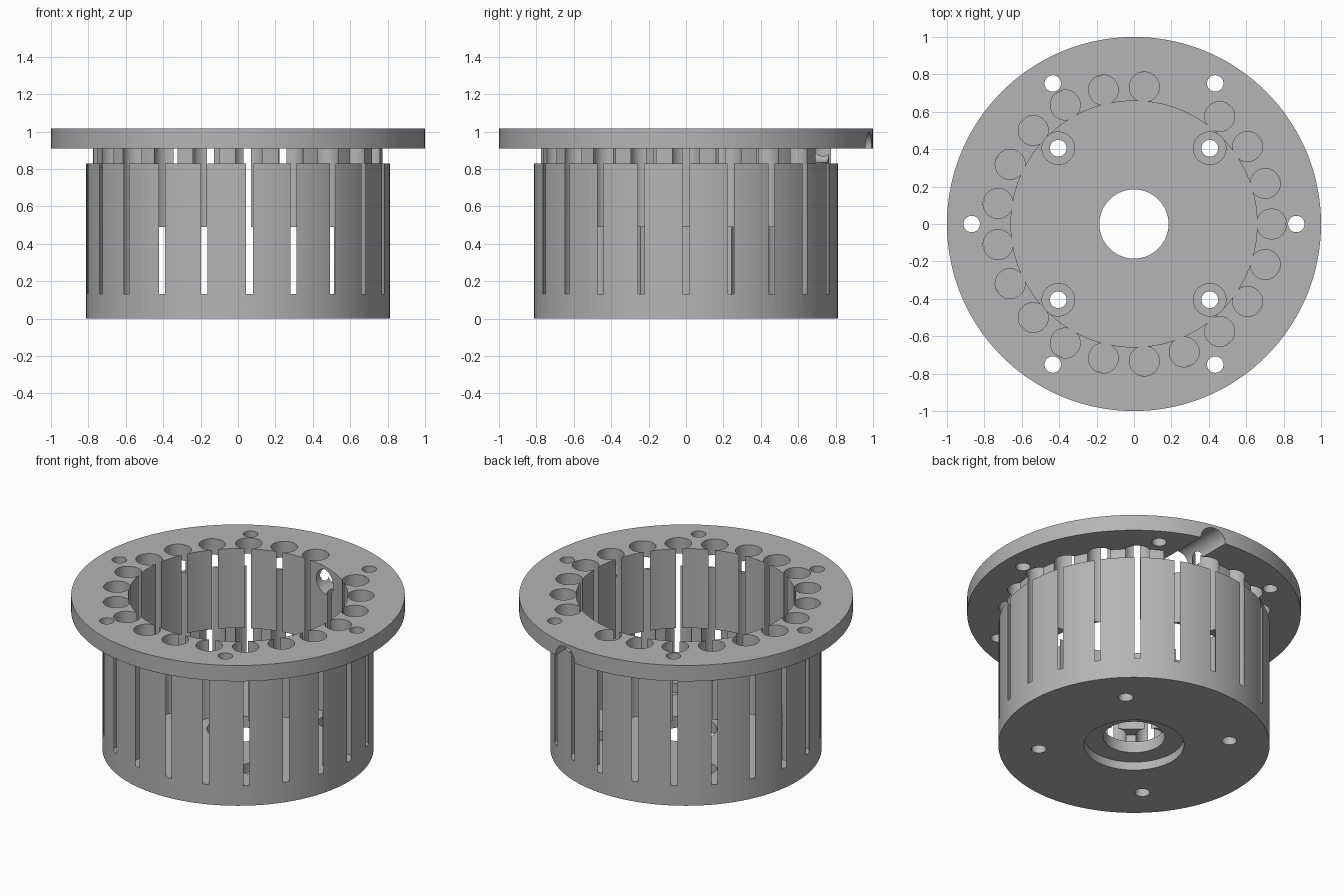
import bpy
import bmesh
import math
from mathutils import Matrix, Vector

default = bpy.data.objects.get("Cube")
if default:
    bpy.data.objects.remove(default, do_unlink=True)

grey = bpy.data.materials.new("plain_grey")
grey.use_nodes = True
colour = (0.46, 0.46, 0.46, 1)
grey.diffuse_color = colour
grey.node_tree.nodes["Principled BSDF"].inputs["Base Color"].default_value = colour


def to_object(bm, name):
    bmesh.ops.recalc_face_normals(bm, faces=bm.faces)
    mesh = bpy.data.meshes.new(name)
    bm.to_mesh(mesh)
    bm.free()
    ob = bpy.data.objects.new(name, mesh)
    bpy.context.collection.objects.link(ob)
    return ob


def lathe(name, profile, steps=144):
    bm = bmesh.new()
    verts = [bm.verts.new((r, 0, z)) for r, z in profile]
    edges = [bm.edges.new((v, verts[(i + 1) % len(verts)])) for i, v in enumerate(verts)]
    bmesh.ops.spin(bm, geom=verts + edges, cent=(0, 0, 0), axis=(0, 0, 1),
                   angle=2 * math.pi, steps=steps, use_merge=True)
    bmesh.ops.remove_doubles(bm, verts=bm.verts, dist=0.0001)
    return to_object(bm, name)


def rod(bm, x, y, radius, low, high, sides=32):
    """Upright cylinder between two heights."""
    bmesh.ops.create_cone(bm, cap_ends=True, segments=sides, radius1=radius, radius2=radius,
                          depth=high - low,
                          matrix=Matrix.Translation((x, y, (low + high) / 2)))


def ring(count, radius):
    for i in range(count):
        a = 2 * math.pi * i / count
        yield i, radius * math.cos(a), radius * math.sin(a)


# Flanged cup: bore widens below the lip, floor recessed underneath
housing = lathe("flanged_housing", [
    (0.30, 0), (0.813, 0), (0.813, 0.83), (0.775, 0.83), (0.775, 0.91), (1, 0.91),
    (1, 1.015), (0.658, 1.015), (0.658, 0.49), (0.727, 0.49), (0.727, 0.13),
    (0.185, 0.13), (0.185, 0.055), (0.30, 0.055)])

# Round pockets that break through the wall as slots; one stops under the flange
bm = bmesh.new()
for i, x, y in ring(21, 0.735):
    rod(bm, x, y, 0.08, 0.132, 0.912 if i == 4 else 1.1, 48)
# Flange bolt holes and floor screw holes
for i, x, y in ring(6, 0.868):
    rod(bm, x, y, 0.044, 0.87, 1.1)
screws = [(sx * 0.405, sy * 0.405) for sx in (-1, 1) for sy in (-1, 1)]
for x, y in screws:
    rod(bm, x, y, 0.045, -0.1, 0.3)
hole_cutter = to_object(bm, "hole_cutter")

# Screw head recesses and the cable channel running out to the back
bm = bmesh.new()
for x, y in screws:
    rod(bm, x, y, 0.087, 0.07, 0.3)
bmesh.ops.create_cone(bm, cap_ends=True, segments=48, radius1=0.08, radius2=0.08, depth=0.6,
                      matrix=Matrix.Translation((0.2, 0.85, 0.915))
                      @ Matrix.Rotation(math.pi / 2, 4, "X"))
recess_cutter = to_object(bm, "recess_cutter")

bpy.context.view_layer.objects.active = housing
for cutter in (hole_cutter, recess_cutter):
    cutter.hide_render = True
    mod = housing.modifiers.new("cut", "BOOLEAN")
    mod.operation = "DIFFERENCE"
    mod.solver = "EXACT"
    mod.object = cutter
    bpy.ops.object.modifier_apply(modifier=mod.name)
    bpy.data.objects.remove(cutter, do_unlink=True)

housing.data.materials.clear()
housing.data.materials.append(grey)
for face in housing.data.polygons:
    face.material_index = 0

bpy.ops.object.select_all(action="DESELECT")
housing.select_set(True)
bpy.ops.object.shade_smooth_by_angle(angle=math.radians(30))
